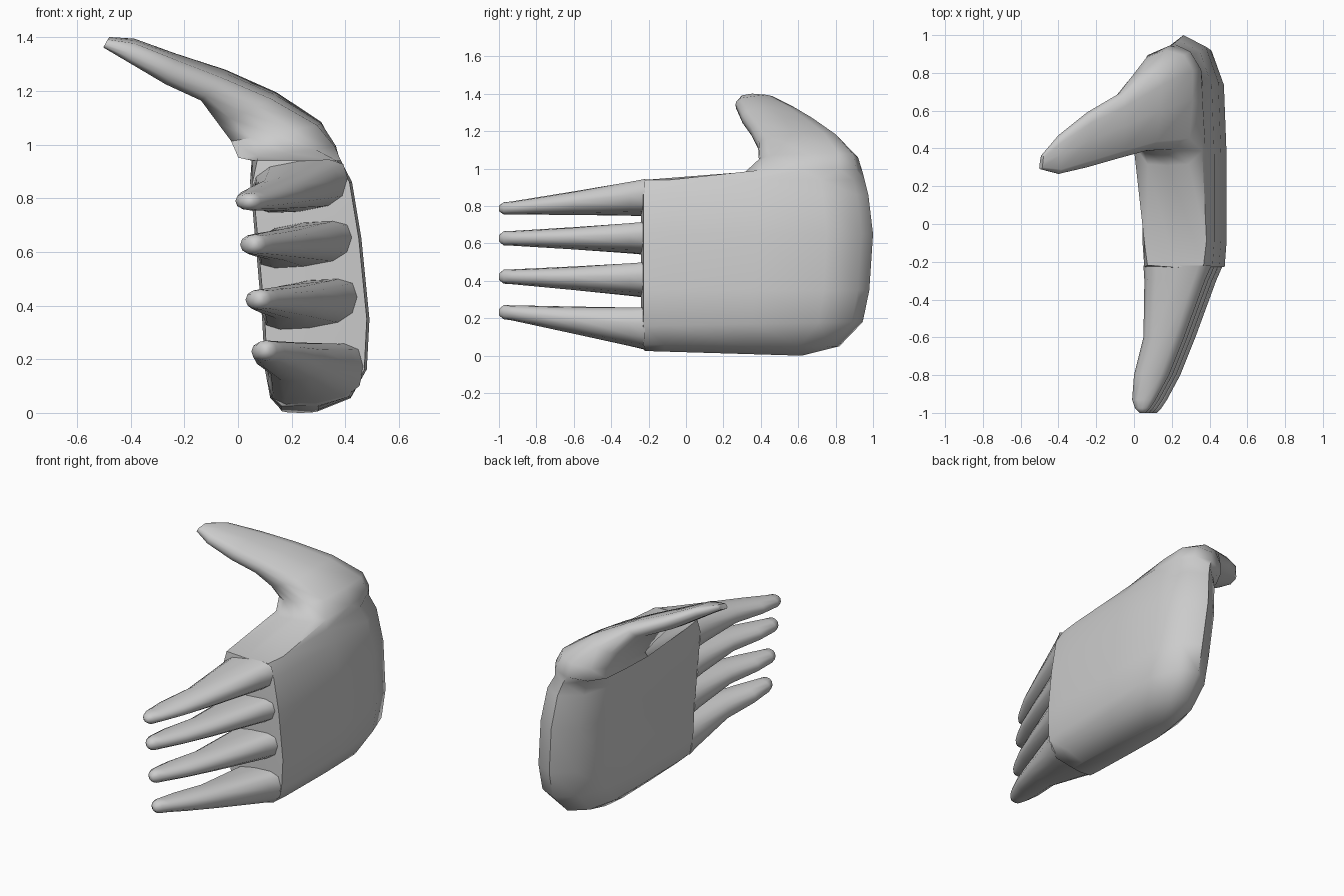
import bpy, bmesh, math
from mathutils import Vector

if "Cube" in bpy.data.objects:
    bpy.data.objects.remove(bpy.data.objects["Cube"])


def loft(name, rings):
    """Skin a list of equal-length point rings and cap both ends."""
    bm = bmesh.new()
    loops = [[bm.verts.new(p) for p in ring] for ring in rings]
    n = len(loops[0])
    for a, b in zip(loops, loops[1:]):
        for i in range(n):
            j = (i + 1) % n
            bm.faces.new((a[i], a[j], b[j], b[i]))
    bm.faces.new(loops[0])
    bm.faces.new(loops[-1])
    bmesh.ops.recalc_face_normals(bm, faces=bm.faces)
    me = bpy.data.meshes.new(name)
    bm.to_mesh(me)
    bm.free()
    ob = bpy.data.objects.new(name, me)
    bpy.context.collection.objects.link(ob)
    bpy.ops.object.select_all(action='DESELECT')
    ob.select_set(True)
    bpy.context.view_layer.objects.active = ob
    bpy.ops.object.shade_smooth_by_angle(angle=math.radians(55))
    return ob


def slab_ring(front, back, half, f):
    """Flattened section from a front edge to a rounded back edge."""
    prof = [(0, 0), (-f, 0.01), (-1, .12), (-1, .45), (-.95, .75), (-.65, .92), (0, 1),
            (.6, .95), (.93, .8), (1, .5), (1, .12), (f, 0.01)]
    t = Vector((half[0], 0, half[1]))
    return [Vector(front).lerp(Vector(back), v) + t * u for u, v in prof]


# palm and thumb: front edge, back edge, half thickness (x, z), front squareness
sections = [
    ((.23, -.22, .025), (.23, .62, .0), (.07, 0), .95),
    ((.27, -.24, .06), (.27, .82, .05), (.15, 0), .95),
    ((.29, -.24, .16), (.29, .945, .18), (.19, 0), .95),
    ((.29, -.24, .35), (.29, .98, .35), (.2, 0), .95),
    ((.262, -.24, .65), (.262, 1.0, .65), (.198, 0), .95),
    ((.235, -.24, .86), (.235, .975, .86), (.19, 0), .95),
    ((.22, -.23, .94), (.21, .955, .94), (.165, 0), .9),
    ((.18, .31, .97), (.19, .945, .98), (.18, .02), .6),
    ((.13, .39, 1.04), (.17, .92, 1.06), (.16, .03), .5),
    ((.02, .385, 1.12), (.06, .82, 1.16), (.10, .045), .5),
    ((-.10, .345, 1.2), (-.08, .69, 1.25), (.04, .042), .5),
    ((-.25, .3, 1.265), (-.25, .59, 1.305), (.02, .045), .5),
    ((-.4, .265, 1.34), (-.4, .47, 1.37), (.015, .033), .5),
    ((-.495, .29, 1.375), (-.485, .37, 1.39), (.008, .015), .5),
]
loft("palm_and_thumb", [slab_ring(*s) for s in sections])

# finger stations: y, x range of the top finger
stations = [(-.22, .05, .41), (-.3, .055, .375), (-.6, .05, .265),
            (-.8, .0, .185), (-.93, -.01, .115), (-.975, .005, .085), (-1.0, .03, .06)]


def finger(name, base, tip, shift):
    rings = []
    for k, (y, x0, x1) in enumerate(stations):
        s = min((-.22 - y) / .74, 1)
        lo = base[0] + (tip[0] - base[0]) * s
        hi = base[1] + (tip[1] - base[1]) * s
        shrink = .45 if k == len(stations) - 1 else 1
        cx, rx = (x0 + x1) / 2 + shift, (x1 - x0) / 2
        cz, rz = (lo + hi) / 2, (hi - lo) / 2 * shrink
        ring = []
        for i in range(12):
            a = math.tau * i / 12
            c, d = math.cos(a), math.sin(a)
            e = .7 if k < 2 else .9
            ring.append((cx + rx * math.copysign(abs(c) ** e, c), y,
                         cz + .15 * rx * c * (1 - s) + rz * math.copysign(abs(d) ** e, d)))
        rings.append(ring)
    loft(name, rings)


# four fingers, top to bottom
finger("finger_1", (.75, .94), (.755, .82), 0)
finger("finger_2", (.545, .71), (.59, .665), .018)
finger("finger_3", (.315, .495), (.385, .46), .038)
finger("finger_4", (.035, .255), (.195, .27), .06)
